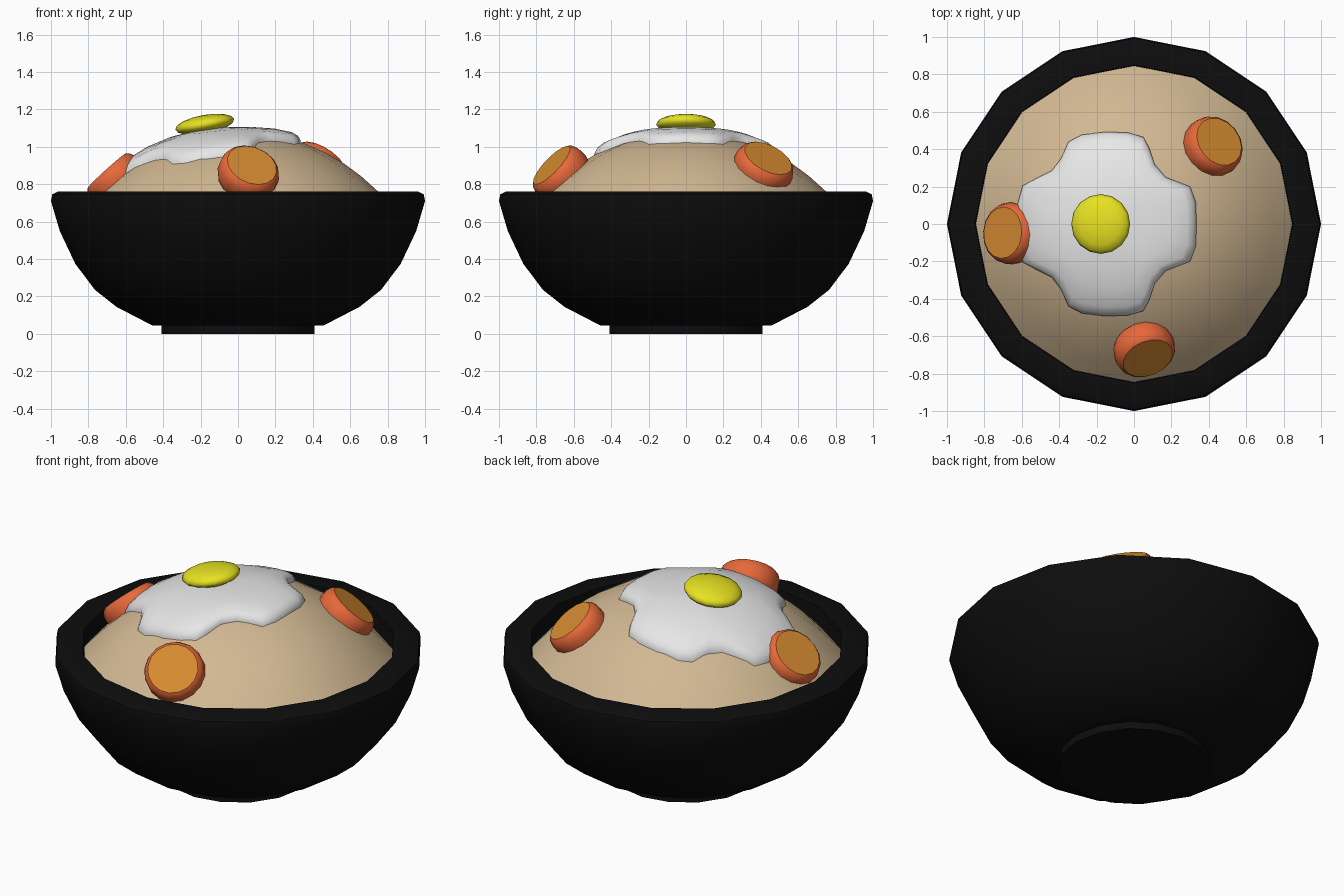
import bpy, math
from mathutils import Vector

if "Cube" in bpy.data.objects:
    bpy.data.objects.remove(bpy.data.objects["Cube"])


def mat(name, col):
    m = bpy.data.materials.new(name)
    m.diffuse_color = (*col, 1)
    m.use_nodes = True
    m.node_tree.nodes["Principled BSDF"].inputs["Base Color"].default_value = m.diffuse_color
    return m


BLACK = mat("black_glaze", (0.004, 0.004, 0.004))
RICE = mat("rice_tan", (0.64, 0.48, 0.29))
WHITE = mat("egg_white", (0.8, 0.8, 0.8))
YOLK = mat("yolk_yellow", (0.8, 0.76, 0.016))
SKIN = mat("carrot_orange", (0.8, 0.14, 0.042))
CORE = mat("carrot_core", (0.68, 0.26, 0.03))


def make(name, verts, faces, mats, angle=40):
    me = bpy.data.meshes.new(name)
    me.from_pydata(verts, [], faces)
    for m in mats:
        me.materials.append(m)
    ob = bpy.data.objects.new(name, me)
    bpy.context.collection.objects.link(ob)
    bpy.ops.object.select_all(action='DESELECT')
    ob.select_set(True)
    bpy.context.view_layer.objects.active = ob
    bpy.ops.object.mode_set(mode='EDIT')
    bpy.ops.mesh.select_all(action='SELECT')
    bpy.ops.mesh.normals_make_consistent(inside=False)
    bpy.ops.object.mode_set(mode='OBJECT')
    bpy.ops.object.shade_smooth_by_angle(angle=math.radians(angle))
    return ob


def lathe(name, profile, mats, n=16, angle=40):
    """Revolve (radius, z) points around z; radius 0 becomes a pole."""
    verts, rings, faces = [], [], []
    for r, z in profile:
        if r == 0:
            rings.append([len(verts)] * n)
            verts.append((0, 0, z))
        else:
            rings.append(list(range(len(verts), len(verts) + n)))
            verts += [(r * math.cos(2 * math.pi * i / n), r * math.sin(2 * math.pi * i / n), z)
                      for i in range(n)]
    for a, b in zip(rings, rings[1:]):
        for i in range(n):
            j = (i + 1) % n
            faces.append(tuple(dict.fromkeys((a[i], a[j], b[j], b[i]))))
    return make(name, verts, faces, mats, angle)


def rice_z(r):
    return 1.07 - 0.613 * r ** 2.37


# Bowl with foot, rounded lip and hollow inside
lathe("bowl", [(0, 0), (0.41, 0), (0.41, 0.043), (0.455, 0.043), (0.65, 0.144), (0.765, 0.235),
               (0.87, 0.374), (0.953, 0.55), (1.0, 0.71), (0.993, 0.745), (0.965, 0.76),
               (0.85, 0.76), (0.845, 0.64), (0.78, 0.45), (0.6, 0.25), (0.4, 0.15), (0, 0.12)],
      [BLACK])

# Rice mound
lathe("rice", [(r, rice_z(r)) for r in (0, 0.12, 0.24, 0.36, 0.47, 0.57, 0.66, 0.75, 0.847)],
      [RICE], angle=60)

# Egg white: lobed outline (mirrored in y) draped over the rice
half = [(0.335, 0), (0.33, 0.12), (0.3, 0.2), (0.17, 0.25), (0.11, 0.32), (0.08, 0.41),
        (0.05, 0.465), (-0.03, 0.488), (-0.15, 0.493), (-0.28, 0.477), (-0.35, 0.44),
        (-0.39, 0.35), (-0.44, 0.285), (-0.52, 0.245), (-0.595, 0.205), (-0.625, 0.1), (-0.63, 0)]
outline = half + [(x, -y) for x, y in half[-2:0:-1]]
n = len(outline)
cx = -0.14
verts, faces = [], []
for t, h in ((1, -0.02), (1, 0.008), (0.97, 0.03), (0.9, 0.04), (0.7, 0.04), (0.45, 0.037), (0.2, 0.035)):
    for x, y in outline:
        px, py = cx + (x - cx) * t, y * t
        verts.append((px, py, rice_z(math.hypot(px, py)) + h))
rows = len(verts) // n
for k in range(rows - 1):
    for i in range(n):
        j = (i + 1) % n
        faces.append((k * n + i, k * n + j, k * n + n + j, k * n + n + i))
verts.append((cx, 0, rice_z(abs(cx)) + 0.035))
for i in range(n):
    faces.append(((rows - 1) * n + i, (rows - 1) * n + (i + 1) % n, len(verts) - 1))
make("egg_white", verts, faces, [WHITE], 60)

# Yolk: flattened ball tilted with the slope
steps = 8
yolk = lathe("egg_yolk", [(0.16 * math.sin(math.pi * k / steps) if 0 < k < steps else 0,
                           -0.05 * math.cos(math.pi * k / steps)) for k in range(steps + 1)],
             [YOLK], angle=80)
yolk.location = (-0.178, 0, 1.12)
yolk.rotation_euler = (0, math.radians(-10), 0)

# Carrot slices: rounded discs with paler cut faces
slices = [((0.055, -0.67, 0.855), (0.28, -0.69, 0.66)),
          ((0.42, 0.412, 0.885), (0.5, 0.4, 0.77)),
          ((-0.655, -0.05, 0.82), (-0.67, 0.05, 0.74))]
edge = [(0, 0.07), (0.138, 0.07), (0.154, 0.056), (0.165, 0.025)]
for k, (pos, normal) in enumerate(slices):
    ob = lathe(f"carrot_slice_{k + 1}", edge + [(r, -z) for r, z in reversed(edge)],
               [SKIN, CORE])
    for p in ob.data.polygons:
        p.material_index = 1 if abs(p.normal.z) > 0.99 else 0
    ob.location = pos
    ob.rotation_euler = Vector(normal).to_track_quat('Z', 'Y').to_euler()
